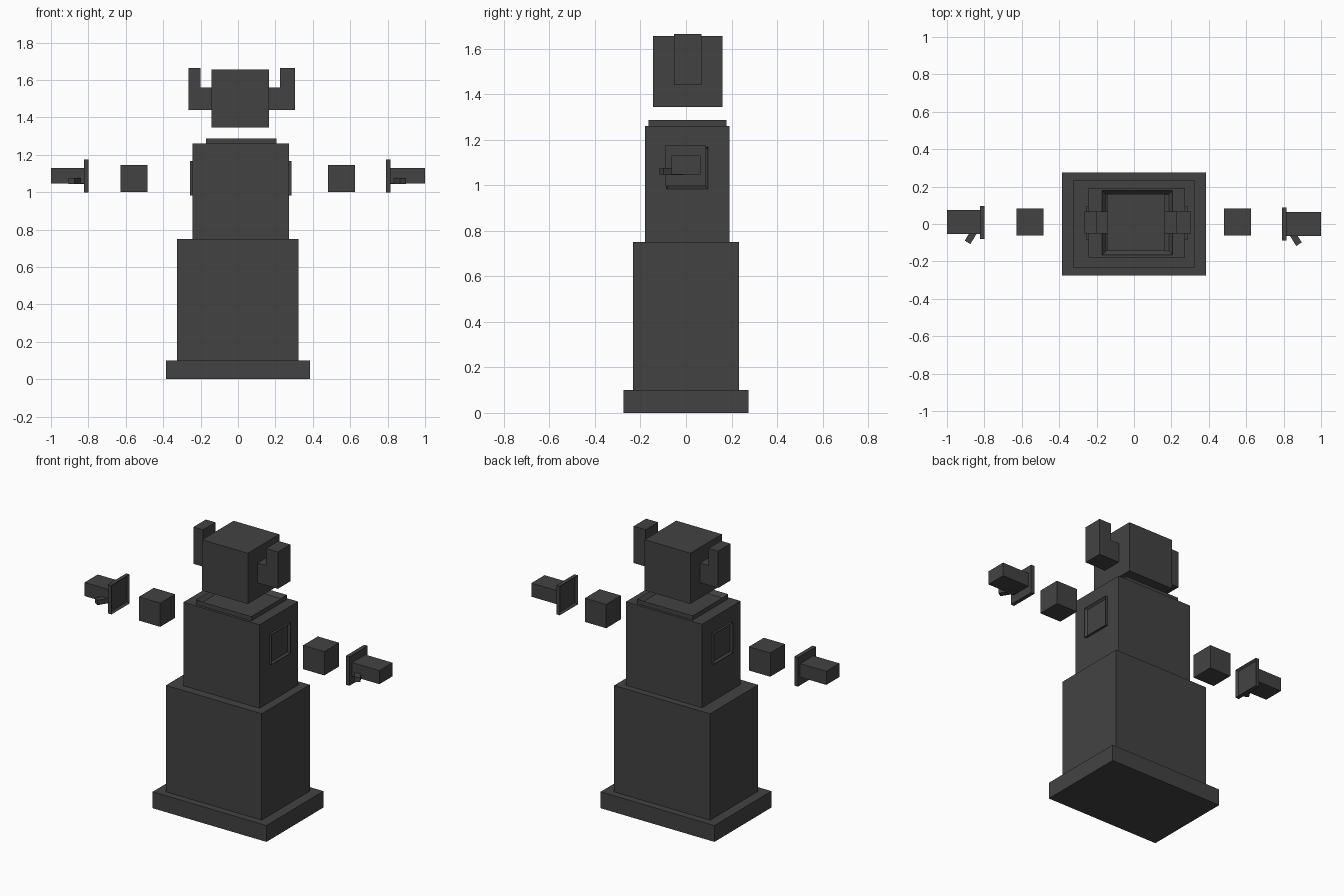
import bpy
import bmesh
import math
from mathutils import Vector, Matrix

default = bpy.data.objects.get("Cube")
if default:
    bpy.data.objects.remove(default, do_unlink=True)

# One dark grey for everything
grey = bpy.data.materials.new("dark_grey")
grey.use_nodes = True
grey.diffuse_color = (0.055, 0.055, 0.055, 1)
grey.node_tree.nodes["Principled BSDF"].inputs["Base Color"].default_value = grey.diffuse_color


def finish(bm, name):
    bmesh.ops.recalc_face_normals(bm, faces=bm.faces)
    mesh = bpy.data.meshes.new(name)
    bm.to_mesh(mesh)
    bm.free()
    mesh.materials.append(grey)
    obj = bpy.data.objects.new(name, mesh)
    bpy.context.collection.objects.link(obj)
    return obj


def box(name, x, y, z, recess=None, border=0.015, depth=0.012):
    """Box from axis ranges; recess is the direction of a face to sink inside a rim."""
    lo, hi = [Vector(c) for c in zip(sorted(x), y, z)]
    bm = bmesh.new()
    bmesh.ops.create_cube(bm, size=1)
    bmesh.ops.scale(bm, vec=hi - lo, verts=bm.verts)
    bmesh.ops.translate(bm, vec=(lo + hi) / 2, verts=bm.verts)
    if recess:
        d = Vector(recess)
        bm.normal_update()
        face = max(bm.faces, key=lambda f: f.normal.dot(d))
        bmesh.ops.inset_region(bm, faces=[face], thickness=border)
        bmesh.ops.translate(bm, vec=-d * depth, verts=face.verts)
    return finish(bm, name)


def ear(name, head_x, post_x, outer_x):
    """L-shaped bracket extruded along y."""
    outline = [(head_x, 1.44), (outer_x, 1.44), (outer_x, 1.665),
               (post_x, 1.665), (post_x, 1.56), (head_x, 1.56)]
    bm = bmesh.new()
    face = bm.faces.new([bm.verts.new((x, -0.052, z)) for x, z in outline])
    top = bmesh.ops.extrude_face_region(bm, geom=[face])["geom"]
    bmesh.ops.translate(bm, vec=(0, 0.12, 0),
                        verts=[v for v in top if isinstance(v, bmesh.types.BMVert)])
    return finish(bm, name)


# Stacked body
box("base", (-0.385, 0.385), (-0.275, 0.275), (0, 0.1))
box("lower_body", (-0.325, 0.323), (-0.232, 0.232), (0.1, 0.75))
box("torso", (-0.243, 0.272), (-0.18, 0.192), (0.75, 1.26))
box("neck_collar", (-0.17, 0.206), (-0.165, 0.178), (1.258, 1.288),
    recess=(0, 0, 1), border=0.028, depth=0.022)

# Head and ears
box("head", (-0.142, 0.167), (-0.144, 0.16), (1.345, 1.655))
ear("right_ear", -0.142, -0.2, -0.265)
ear("left_ear", 0.167, 0.225, 0.306)

# Shoulder sockets, floating arms and hands; dx and dy place each side
for side, s, dx, dy in (("left", 1, 0, 0), ("right", -1, 0.008, 0.01)):
    torso_x = 0.272 if s > 0 else 0.243
    box(side + "_shoulder_socket", (s * (torso_x - 0.002), s * (torso_x + 0.014)),
        (-0.085, 0.097), (0.983, 1.168), recess=(s, 0, 0))
    box(side + "_arm", (s * 0.482, s * 0.626) if s > 0 else (-0.627, -0.483),
        (-0.061, 0.082), (1.0, 1.145))
    box(side + "_cuff", (s * (0.792 + dx), s * (0.816 + dx)),
        (-0.089 + dy, 0.087 + dy), (0.998, 1.175), recess=(-s, 0, 0))
    box(side + "_hand", (s * (0.814 + dx), s),
        (-0.063 + dy, 0.064 + dy), (1.047, 1.13))

    # Thumb, a small bar pointing forward and outward
    start = Vector((s * (0.828 + dx), -0.02 + dy, 1.06))
    end = Vector((s * (0.882 + dx), -0.108 + dy, 1.06))
    along = end - start
    thumb = box(side + "_thumb", (-along.length / 2, along.length / 2),
                (-0.0175, 0.0175), (-0.015, 0.015))
    thumb.data.transform(Matrix.Translation((start + end) / 2)
                         @ Matrix.Rotation(math.atan2(along.y, along.x), 4, 'Z'))
